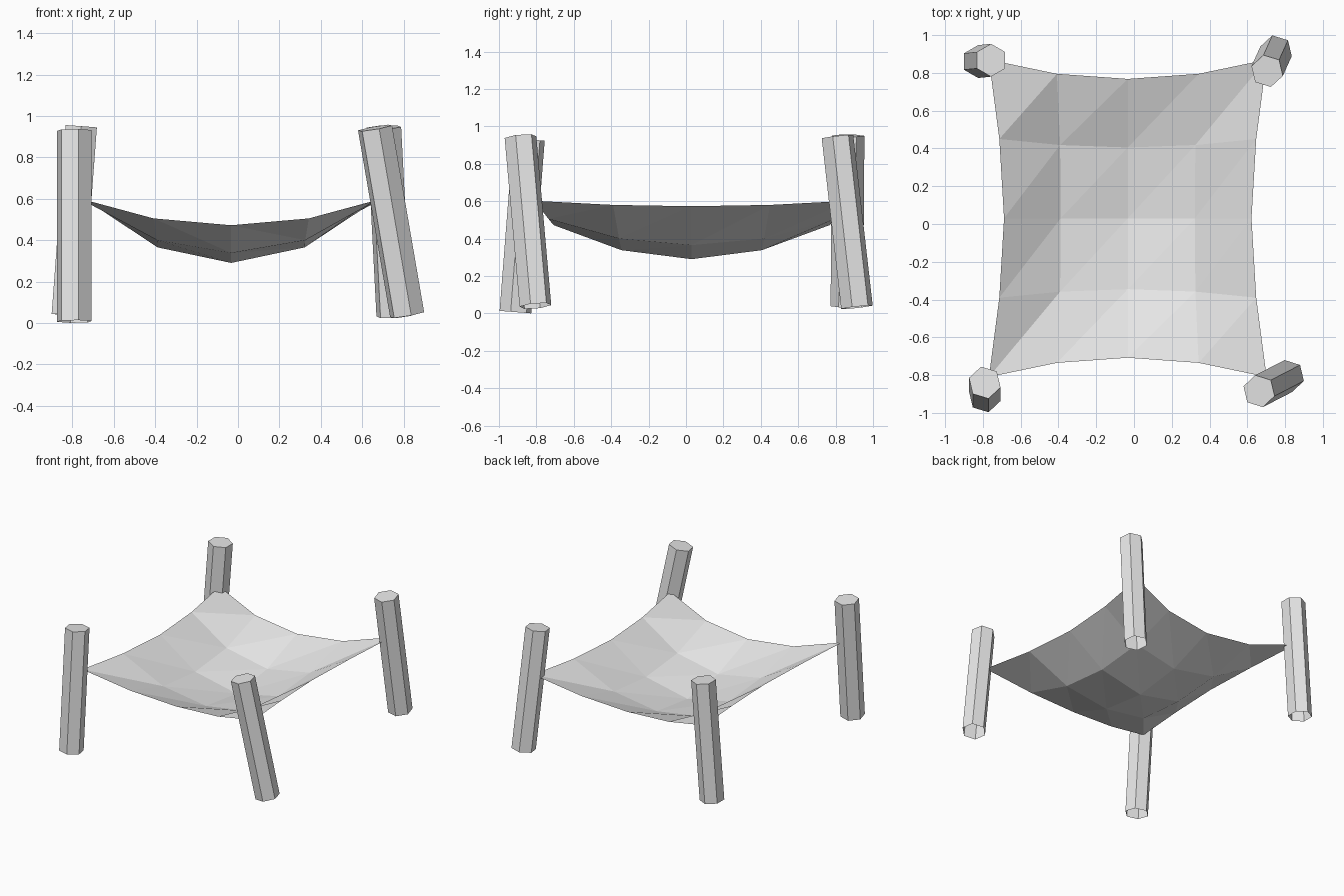
import bpy
import bmesh
from math import cos, sin, radians
from mathutils import Vector

if "Cube" in bpy.data.objects:
    bpy.data.objects.remove(bpy.data.objects["Cube"], do_unlink=True)

grey = bpy.data.materials.new("pale grey")
grey.use_nodes = True
colour = (0.8, 0.8, 0.8, 1)
grey.diffuse_color = colour
grey.node_tree.nodes["Principled BSDF"].inputs["Base Color"].default_value = colour


def finish(bm, name):
    mesh = bpy.data.meshes.new(name)
    bm.to_mesh(mesh)
    bm.free()
    mesh.materials.append(grey)
    obj = bpy.data.objects.new(name, mesh)
    bpy.context.collection.objects.link(obj)
    return obj


def post(name, bottom, top, turn, radius=0.087, sides=6):
    """Leaning six-sided post, capped on top and open below."""
    bottom, top = Vector(bottom), Vector(top)
    lean = Vector((0, 0, 1)).rotation_difference(top - bottom)
    angles = [radians(turn + 360 * i / sides) for i in range(sides)]
    ring = [lean @ Vector((cos(a), sin(a), 0)) * radius for a in angles]
    bm = bmesh.new()
    low = [bm.verts.new(bottom + p) for p in ring]
    high = [bm.verts.new(top + p) for p in ring]
    for i in range(sides):
        k = (i + 1) % sides
        bm.faces.new((low[i], low[k], high[k], high[i]))
    bm.faces.new(high)
    return finish(bm, name)


# Four posts leaning in different directions
post("front_right_post", (-0.79, -0.912, 0.007), (-0.79, -0.84, 0.93), 43)
post("front_left_post", (0.817, -0.805, 0.04), (0.662, -0.885, 0.942), 43)
post("back_right_post", (-0.825, 0.86, 0.038), (-0.757, 0.867, 0.95), 30)
post("back_left_post", (0.752, 0.914, 0.033), (0.705, 0.81, 0.945), 43)

# Sagging sheet: one quarter as offsets from its middle, mirrored both ways
# rows run from the middle to the edge in y, columns likewise in x
quarter = [
    [(0, 0, 0.29), (0.355, 0, 0.365), (0.655, 0, 0.573)],
    [(0, 0.375, 0.338), (0.358, 0.388, 0.4), (0.68, 0.42, 0.58)],
    [(0, 0.738, 0.472), (0.375, 0.765, 0.505), (0.735, 0.84, 0.602)],
]
middle = Vector((-0.033, 0.03, 0))
steps = range(-2, 3)
bm = bmesh.new()
grid = []
for v in steps:
    row = []
    for u in steps:
        x, y, z = quarter[abs(v)][abs(u)]
        offset = Vector((x if u > 0 else -x, y if v > 0 else -y, z))
        row.append(bm.verts.new(middle + offset))
    grid.append(row)

# Triangles all split along the same diagonal
for near, far in zip(grid, grid[1:]):
    for i in range(len(near) - 1):
        bm.faces.new((near[i], near[i + 1], far[i + 1]))
        bm.faces.new((near[i], far[i + 1], far[i]))
finish(bm, "hanging_sheet")
